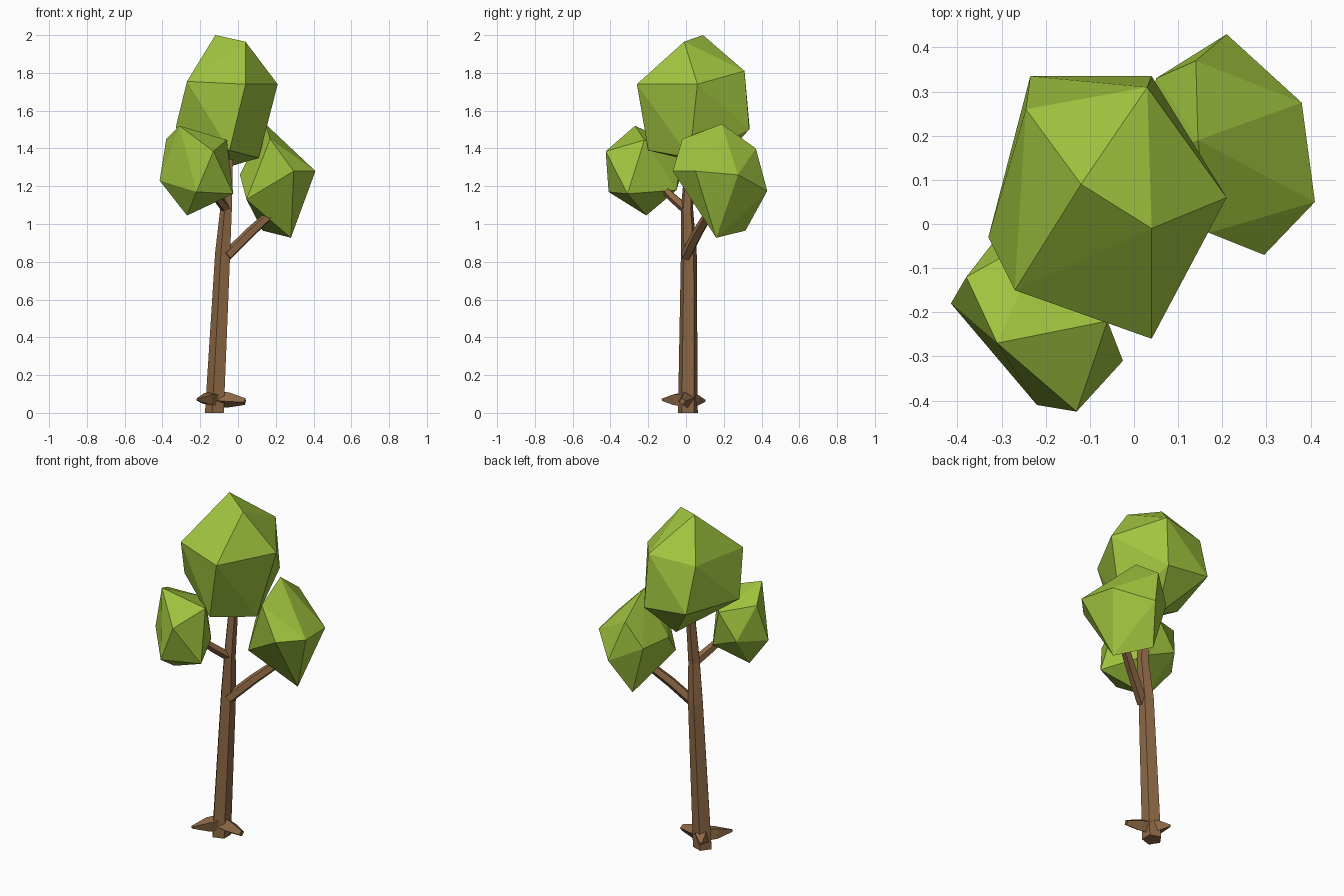
import bpy, bmesh
from math import cos, sin, pi
from mathutils import Vector

if "Cube" in bpy.data.objects:
    bpy.data.objects.remove(bpy.data.objects["Cube"])


def material(name, color):
    m = bpy.data.materials.new(name)
    m.diffuse_color = color
    m.use_nodes = True
    m.node_tree.nodes["Principled BSDF"].inputs["Base Color"].default_value = m.diffuse_color
    return m


BARK = material("bark", (0.27, 0.14, 0.06, 1))
LEAF = material("leaf", (0.36, 0.56, 0.05, 1))


def finish(name, bm, mat):
    bmesh.ops.recalc_face_normals(bm, faces=bm.faces)
    me = bpy.data.meshes.new(name)
    bm.to_mesh(me)
    bm.free()
    me.materials.append(mat)
    ob = bpy.data.objects.new(name, me)
    bpy.context.collection.objects.link(ob)


def tube(name, path, radii, sides=5, phase=pi, level=False):
    """Faceted tapered limb along a path; level keeps the rings horizontal."""
    bm = bmesh.new()
    pts = [Vector(p) for p in path]
    rings = []
    for i, (p, r) in enumerate(zip(pts, radii)):
        d = pts[min(i + 1, len(pts) - 1)] - pts[max(i - 1, 0)]
        if level:
            d = Vector((0, 0, 1))
        q = Vector((0, 0, 1)).rotation_difference(d.normalized())
        angles = [phase + 2 * pi * k / sides for k in range(sides)]
        rings.append([bm.verts.new(p + q @ Vector((r * cos(a), r * sin(a), 0))) for a in angles])
    for a, b in zip(rings, rings[1:]):
        for k in range(sides):
            n = (k + 1) % sides
            bm.faces.new((a[k], a[n], b[n], b[k]))
    bm.faces.new(rings[0])
    bm.faces.new(rings[-1])
    finish(name, bm, BARK)


def clump(name, corners):
    """Faceted leaf clump: convex hull of its corner points."""
    bm = bmesh.new()
    verts = [bm.verts.new(c) for c in corners]
    res = bmesh.ops.convex_hull(bm, input=verts)
    loose = {v for v in res["geom_interior"] + res["geom_unused"]
             if isinstance(v, bmesh.types.BMVert)}
    bmesh.ops.delete(bm, geom=list(loose), context='VERTS')
    finish(name, bm, LEAF)


# Leaning trunk
tube("trunk",
     [(-0.12, 0.01, 0), (-0.077, 0.015, 0.85), (-0.06, 0.005, 1.08), (-0.045, 0.03, 1.45)],
     [0.055, 0.044, 0.034, 0.025], level=True)

# Branches
tube("right_branch",
     [(-0.06, 0.0, 0.83), (0.06, 0.06, 0.95), (0.17, 0.12, 1.05), (0.2, 0.15, 1.15)],
     [0.03, 0.029, 0.026, 0.02])
tube("left_branch",
     [(-0.055, 0.01, 1.07), (-0.11, -0.07, 1.14), (-0.17, -0.15, 1.22)],
     [0.027, 0.025, 0.02])

# Roots
for name, tip, end in (("front_root", (-0.215, -0.125, 0.07), 0.008),
                       ("right_root", (0.038, -0.02, 0.06), 0.018),
                       ("back_root", (-0.17, 0.10, 0.065), 0.008)):
    start = Vector((-0.115, 0.01, 0.075))
    mid = start.lerp(Vector(tip), 0.45)
    tube(name, [start, mid, tip], [0.045, 0.04, end], sides=4)

# Leaf clumps
clump("top_leaves", [
    (-0.12, 0.09, 2.0), (0.04, -0.01, 1.965), (0.03, 0.31, 1.81), (0.21, 0.06, 1.74),
    (0.04, -0.26, 1.74), (-0.27, -0.15, 1.755), (-0.245, 0.26, 1.79),
    (-0.235, 0.335, 1.53), (0.04, 0.335, 1.5), (-0.33, -0.03, 1.51),
    (-0.045, -0.2, 1.39), (0.11, 0.02, 1.35), (-0.04, 0.15, 1.305)])
clump("left_leaves", [
    (-0.31, -0.27, 1.52), (-0.38, -0.12, 1.45), (-0.06, -0.22, 1.445),
    (-0.13, -0.425, 1.385), (-0.2, -0.02, 1.4), (-0.415, -0.18, 1.23),
    (-0.22, -0.41, 1.17), (-0.025, -0.31, 1.16), (-0.14, -0.05, 1.18),
    (-0.31, -0.03, 1.25), (-0.27, -0.21, 1.045)])
clump("right_leaves", [
    (0.145, 0.19, 1.53), (0.17, -0.02, 1.45), (0.14, 0.37, 1.4), (0.41, 0.05, 1.28),
    (0.38, 0.275, 1.26), (0.295, -0.07, 1.28), (0.21, 0.43, 1.175), (0.01, 0.15, 1.26),
    (0.045, 0.03, 1.13), (0.05, 0.33, 1.25), (0.13, 0.315, 0.965), (0.28, 0.16, 0.927)])
